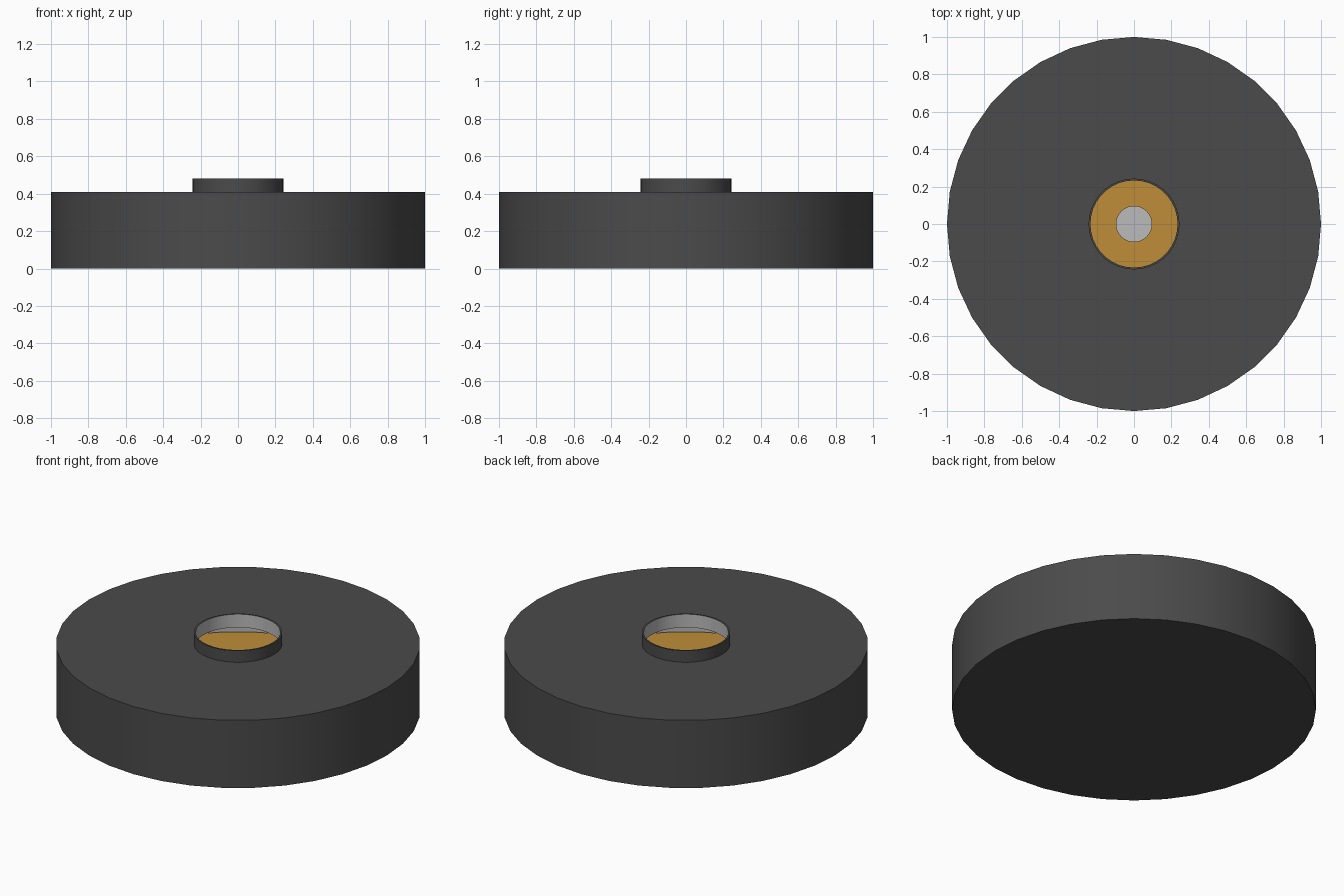
import bpy, math

if "Cube" in bpy.data.objects:
    bpy.data.objects.remove(bpy.data.objects["Cube"])

SIDES = 36


def material(name, rgb):
    m = bpy.data.materials.new(name)
    m.diffuse_color = (*rgb, 1)
    m.use_nodes = True
    m.node_tree.nodes["Principled BSDF"].inputs["Base Color"].default_value = m.diffuse_color
    return m


dark = material("dark_grey", (0.07, 0.07, 0.07))
gold = material("gold", (0.52, 0.27, 0.04))
grey = material("light_grey", (0.5, 0.5, 0.5))


def lathe(name, profile, mats, sides=SIDES, closed=False):
    """Spin an (r, z) profile about z; mats gives one material per profile segment."""
    verts, rings, faces, picks = [], [], [], []
    for r, z in profile:
        start = len(verts)
        n = 1 if r == 0 else sides
        for i in range(n):
            a = math.tau * i / sides
            verts.append((r * math.cos(a), r * math.sin(a), z))
        rings.append([start + i % n for i in range(sides)])
    if closed:
        rings.append(rings[0])
    used = list(dict.fromkeys(mats))
    for a, b, m in zip(rings, rings[1:], mats):
        for i in range(sides):
            j = (i + 1) % sides
            faces.append(tuple(dict.fromkeys((a[i], a[j], b[j], b[i]))))
            picks.append(used.index(m))
    mesh = bpy.data.meshes.new(name)
    mesh.from_pydata(verts, [], faces)
    for m in used:
        mesh.materials.append(m)
    for p, k in zip(mesh.polygons, picks):
        p.material_index = k
    obj = bpy.data.objects.new(name, mesh)
    bpy.context.collection.objects.link(obj)
    bpy.context.view_layer.objects.active = obj
    obj.select_set(True)
    bpy.ops.object.shade_smooth_by_angle(angle=math.radians(30))
    obj.select_set(False)
    return obj


# Hollow can: dark outside, open collar on top, light lining inside
T = 0.01
lathe("canister",
      [(0, 0), (1, 0), (1, 0.41), (0.243, 0.41), (0.243, 0.48),
       (0.243 - T, 0.48), (0.243 - T, 0.41 - T), (1 - T, 0.41 - T),
       (1 - T, T), (0, T)],
      [dark] * 5 + [grey] * 4)

# Gold disc with a centre hole, lying on the floor of the can
lathe("gold_disc",
      [(0.095, 0.015), (0.97, 0.015), (0.97, 0.03), (0.095, 0.03)],
      [gold] * 4, closed=True)
